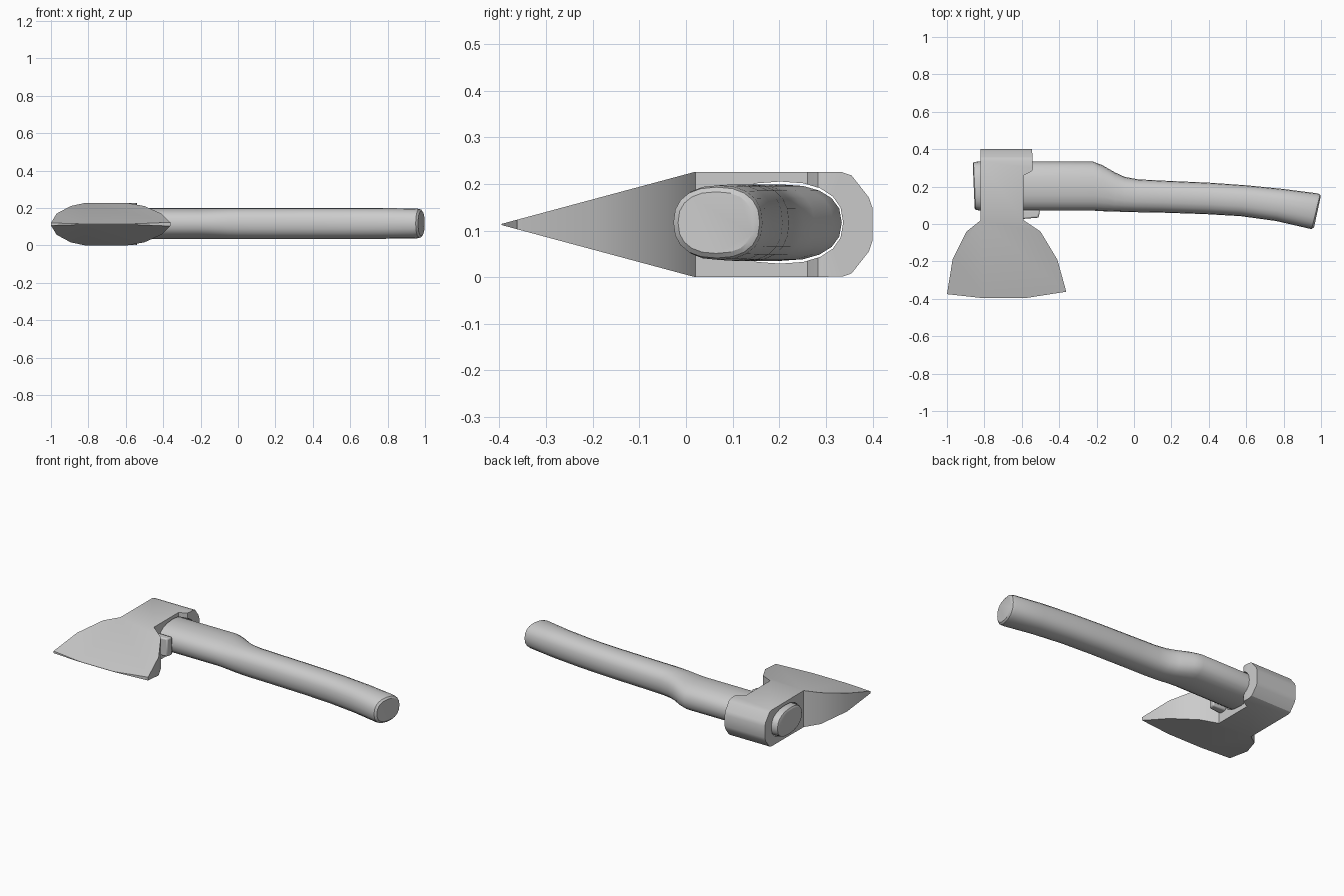
import bpy, bmesh
from math import cos, sin, pi

if "Cube" in bpy.data.objects:
    bpy.data.objects.remove(bpy.data.objects["Cube"])

ZC = 0.113  # mid height of the whole tool


def make_object(name, bm):
    bmesh.ops.recalc_face_normals(bm, faces=bm.faces[:])
    me = bpy.data.meshes.new(name)
    bm.to_mesh(me)
    bm.free()
    ob = bpy.data.objects.new(name, me)
    bpy.context.collection.objects.link(ob)
    return ob


def prism(name, points, vec):
    bm = bmesh.new()
    face = bm.faces.new([bm.verts.new(p) for p in points])
    ext = bmesh.ops.extrude_face_region(bm, geom=[face])
    moved = [v for v in ext["geom"] if isinstance(v, bmesh.types.BMVert)]
    bmesh.ops.translate(bm, verts=moved, vec=vec)
    return make_object(name, bm)


def activate(ob):
    bpy.ops.object.select_all(action='DESELECT')
    ob.select_set(True)
    bpy.context.view_layer.objects.active = ob


def boolean(ob, cutter, op):
    activate(ob)
    mod = ob.modifiers.new("cut", 'BOOLEAN')
    mod.operation = op
    mod.solver = 'EXACT'
    mod.object = cutter
    bpy.ops.object.modifier_apply(modifier=mod.name)
    bpy.data.objects.remove(cutter, do_unlink=True)


def loft(name, stations, n=20):
    # each station: back point x, y; front point x, y; half height
    bm = bmesh.new()
    rings = []
    for xa, ya, xb, yb, h in stations:
        ring = []
        for i in range(n):
            a = 2 * pi * i / n
            c, s = cos(a), sin(a)
            c = abs(c) ** 0.85 * (1 if c > 0 else -1)
            s = abs(s) ** 0.85 * (1 if s > 0 else -1)
            t = (1 + c) / 2
            ring.append(bm.verts.new((xb + (xa - xb) * t, yb + (ya - yb) * t, ZC + 0.004 + h * s)))
        rings.append(ring)
    for r, q in zip(rings, rings[1:]):
        for i in range(n):
            bm.faces.new((r[i], r[(i + 1) % n], q[(i + 1) % n], q[i]))
    bm.faces.new(rings[0])
    bm.faces.new(rings[-1])
    return make_object(name, bm)


# axe head: top outline crossed with the side profile
outline = [(-0.82, 0.40), (-0.82, 0.02), (-0.895, -0.04), (-0.97, -0.19), (-1.0, -0.375),
           (-0.81, -0.396), (-0.58, -0.396), (-0.362, -0.362), (-0.41, -0.19), (-0.50, -0.04),
           (-0.59, 0.02), (-0.59, 0.26), (-0.565, 0.272), (-0.545, 0.283), (-0.54, 0.30), (-0.545, 0.40)]
half = [(0.02, 0.113), (0.335, 0.112), (0.355, 0.105), (0.392, 0.058), (0.40, 0.035)]
side = [(-0.40, ZC)] + [(y, ZC + h) for y, h in half] + [(y, ZC - h) for y, h in reversed(half)]
head = prism("axe_head", [(x, y, -0.1) for x, y in outline], (0, 0, 0.5))
boolean(head, prism("side_profile", [(-1.2, y, z) for y, z in side], (1.2, 0, 0)), 'INTERSECT')

# eye hole through the head
boolean(head, loft("eye_cutter", [(-1.1, 0.337, -1.1, 0.067, 0.088), (-0.4, 0.337, -0.4, 0.067, 0.088)]),
        'DIFFERENCE')

# wooden handle, swelling at the eye and bending at the grip
handle = loft("handle", [
    (-0.862, 0.318, -0.852, 0.085, 0.070), (-0.858, 0.331, -0.846, 0.076, 0.079),
    (-0.83, 0.334, -0.82, 0.071, 0.082), (-0.22, 0.334, -0.21, 0.071, 0.082),
    (-0.17, 0.315, -0.16, 0.068, 0.082), (-0.10, 0.275, -0.10, 0.066, 0.082),
    (-0.05, 0.252, -0.05, 0.065, 0.082), (0.02, 0.239, 0.01, 0.063, 0.082),
    (0.15, 0.232, 0.14, 0.061, 0.082), (0.40, 0.221, 0.38, 0.053, 0.082),
    (0.60, 0.207, 0.57, 0.042, 0.082), (0.80, 0.187, 0.76, 0.016, 0.082),
    (0.98, 0.164, 0.93, -0.023, 0.080), (0.995, 0.158, 0.95, -0.027, 0.076),
    (0.998, 0.146, 0.963, -0.017, 0.066)])

# small lug under the eye
lug = prism("lug", [(-0.62, 0.025, 0.057), (-0.51, 0.034, 0.057), (-0.502, 0.076, 0.057), (-0.62, 0.076, 0.057)],
            (0, 0, 0.112))
activate(lug)
bev = lug.modifiers.new("bevel", 'BEVEL')
bev.width = 0.008
bev.segments = 2

for ob in (head, handle, lug):
    activate(ob)
    bpy.ops.object.shade_smooth_by_angle(angle=0.5)
